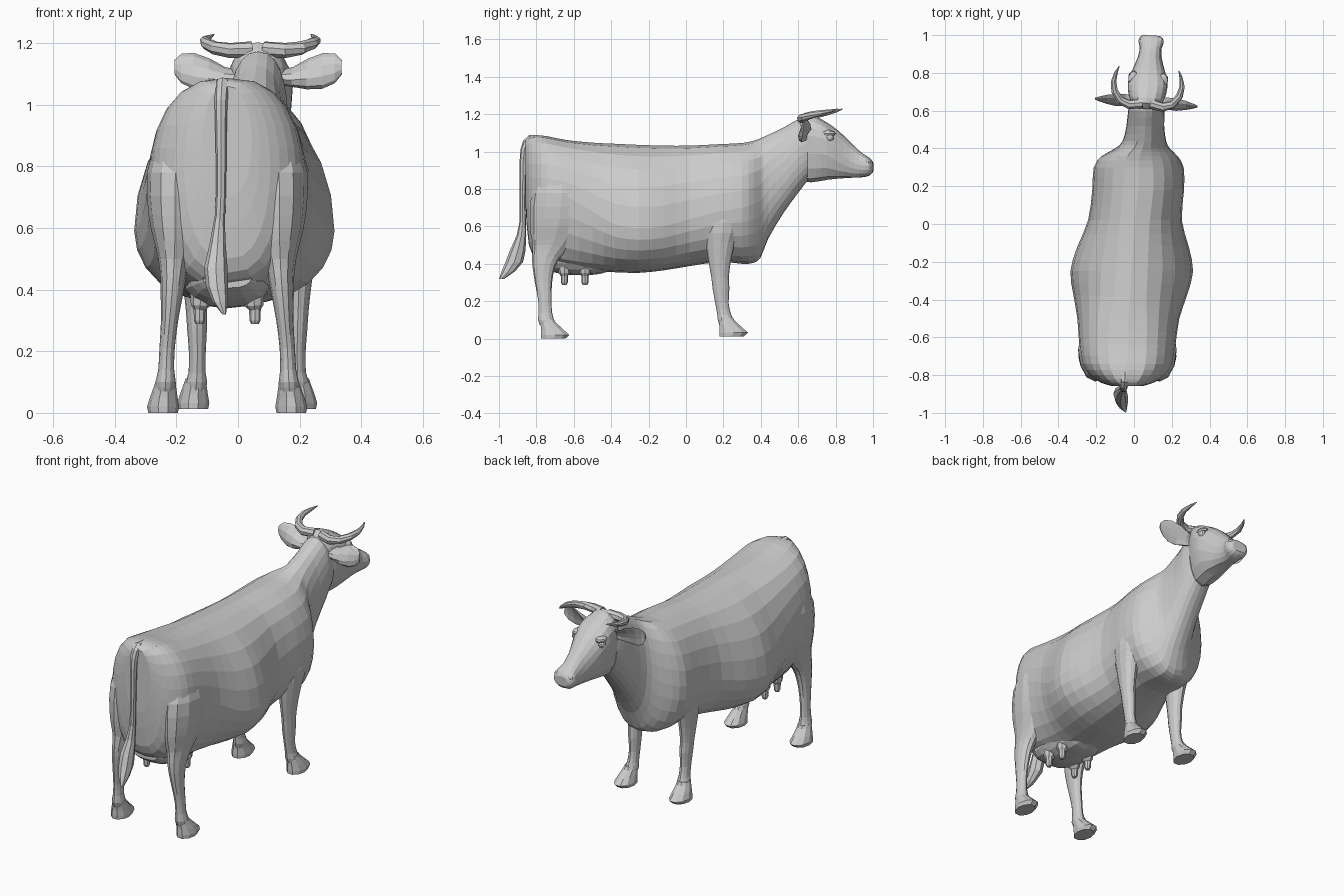
import bpy, bmesh, math
from mathutils import Vector, Matrix
from mathutils.bvhtree import BVHTree

# Head group is turned slightly about the poll
PIVOT = Vector((0.065, 0.64, 0))
HEAD = Matrix.Translation(PIVOT) @ Matrix.Rotation(math.radians(-4.5), 4, 'Z') @ Matrix.Translation(-PIVOT)
solids = []  # finished large parts, used to trim buried faces off later parts


def refine(sections):
    """Insert a smooth in-between section (Catmull-Rom midpoint) in every span."""
    out = []
    last = len(sections) - 1
    for k in range(last):
        a, b, c, d = (sections[min(max(k + o, 0), last)] for o in (-1, 0, 1, 2))
        out += [b, tuple((-p + 9 * q + 9 * r - s) / 16 for p, q, r, s in zip(a, b, c, d))]
    return out + [sections[-1]]


def buried(p):
    for tree in solids:
        hit, normal, _, dist = tree.find_nearest(p)
        if dist > 0.004 and (p - hit).dot(normal) < 0:
            return True
    return False


def add_object(name, bm, mat=None, solid=False):
    """Make the object, dropping faces that lie wholly inside earlier parts."""
    if mat:
        bm.transform(mat)
    bmesh.ops.recalc_face_normals(bm, faces=bm.faces)
    tree = BVHTree.FromBMesh(bm)
    inside = {v for v in bm.verts if buried(v.co)}
    bmesh.ops.delete(bm, geom=[f for f in bm.faces if all(v in inside for v in f.verts)], context='FACES')
    if solid:
        solids.append(tree)
    me = bpy.data.meshes.new(name)
    bm.to_mesh(me)
    bm.free()
    bpy.context.collection.objects.link(bpy.data.objects.new(name, me))


def loft(name, rings, mat=None, solid=False):
    """Skin a list of equal-length point rings and cap both ends."""
    bm = bmesh.new()
    rows = [[bm.verts.new(p) for p in r] for r in rings]
    n = len(rows[0])
    for a, b in zip(rows, rows[1:]):
        for i in range(n):
            j = (i + 1) % n
            bm.faces.new((a[i], a[j], b[j], b[i]))
    bm.faces.new(rows[0])
    bm.faces.new(rows[-1])
    add_object(name, bm, mat, solid)


def slice_y(y, cx, hw, top, mid, bot, e=0.8, n=24):
    """Egg-shaped vertical slice at a given y; e sets how boxy the upper half is."""
    pts = []
    for i in range(n):
        t = 2 * math.pi * i / n
        s, c = math.sin(t), math.cos(t)
        w = abs(c) ** (e if s > 0 else min(e, 0.85))
        pts.append((cx + hw * math.copysign(w, c), y, mid + s * (top - mid if s > 0 else mid - bot)))
    return pts


def slice_z(z, cx, cy, rx, ry, n=10):
    """Horizontal ellipse."""
    return [(cx + rx * math.cos(2 * math.pi * i / n), cy + ry * math.sin(2 * math.pi * i / n), z)
            for i in range(n)]


def tube(name, path, ref, n=8, mat=None):
    """Tapered tube through (x, y, z, radius) points."""
    pts = [Vector(p[:3]) for p in path]
    rings = []
    for k, p in enumerate(pts):
        d = (pts[min(k + 1, len(pts) - 1)] - pts[max(k - 1, 0)]).normalized()
        u = d.cross(Vector(ref)).normalized()
        v = d.cross(u)
        rings.append([p + path[k][3] * (u * math.cos(2 * math.pi * i / n) + v * math.sin(2 * math.pi * i / n))
                      for i in range(n)])
    loft(name, rings, mat)


def ball(name, loc, size, mat=None):
    bm = bmesh.new()
    bmesh.ops.create_uvsphere(bm, u_segments=10, v_segments=6, radius=1)
    bm.transform(Matrix.Translation(loc) @ Matrix.Diagonal((*size, 1)))
    add_object(name, bm, mat)


# Body and neck: y, centre x, half width, top, widest height, bottom, upper boxiness
loft("body", [slice_y(*s) for s in refine((
    (-0.858, -0.035, 0.08, 1.060, 0.88, 0.70, 0.80),
    (-0.840, -0.035, 0.14, 1.078, 0.80, 0.50, 0.75),
    (-0.800, -0.035, 0.20, 1.087, 0.78, 0.43, 0.70),
    (-0.740, -0.035, 0.24, 1.082, 0.78, 0.40, 0.68),
    (-0.640, -0.035, 0.255, 1.062, 0.76, 0.37, 0.68),
    (-0.500, -0.030, 0.270, 1.048, 0.68, 0.36, 0.75),
    (-0.380, -0.020, 0.300, 1.042, 0.61, 0.355, 0.92),
    (-0.250, -0.012, 0.325, 1.036, 0.59, 0.352, 1.00),
    (-0.120, -0.005, 0.295, 1.032, 0.60, 0.365, 0.95),
    (0.020, 0.005, 0.248, 1.032, 0.64, 0.388, 0.85),
    (0.180, 0.022, 0.243, 1.040, 0.68, 0.410, 0.82),
    (0.300, 0.025, 0.238, 1.046, 0.70, 0.400, 0.85),
    (0.360, 0.030, 0.200, 1.058, 0.72, 0.405, 0.85),
    (0.400, 0.045, 0.145, 1.072, 0.74, 0.435, 0.85),
    (0.440, 0.055, 0.115, 1.090, 0.80, 0.535, 0.85),
    (0.520, 0.060, 0.100, 1.128, 0.88, 0.670, 0.85),
    (0.600, 0.065, 0.096, 1.172, 0.97, 0.780, 0.85),
    (0.650, 0.068, 0.085, 1.170, 1.00, 0.845, 0.85)))], None, True)

# Head, from the poll to the muzzle
loft("head", [slice_y(y, 0.065, hw, t, m, b, 0.75, 16) for y, hw, t, m, b in refine((
    (0.600, 0.060, 1.160, 1.05, 0.900),
    (0.640, 0.085, 1.203, 1.08, 0.840),
    (0.700, 0.102, 1.185, 1.08, 0.840),
    (0.760, 0.104, 1.152, 1.06, 0.850),
    (0.820, 0.084, 1.108, 1.00, 0.856),
    (0.880, 0.064, 1.050, 0.95, 0.860),
    (0.930, 0.058, 1.002, 0.93, 0.862),
    (0.965, 0.067, 0.978, 0.925, 0.866),
    (0.988, 0.060, 0.962, 0.920, 0.876),
    (1.000, 0.042, 0.945, 0.915, 0.890)))], HEAD, True)

# Udder
loft("udder", [slice_y(y, -0.035, hw, 0.48, 0.44, b, 0.75, 16) for y, hw, b in refine((
    (-0.79, 0.08, 0.405), (-0.74, 0.12, 0.368), (-0.65, 0.142, 0.343),
    (-0.54, 0.145, 0.340), (-0.46, 0.13, 0.346), (-0.40, 0.09, 0.365)))], None, True)

for s, side in ((-1, "left"), (1, "right")):
    # Horns sweep out, forward and up
    tube("horn_" + side, [(0.065 + s * x, y, z, r) for x, y, z, r in (
        (0.02, 0.638, 1.180, 0.026), (0.09, 0.625, 1.176, 0.025), (0.14, 0.645, 1.184, 0.022),
        (0.172, 0.69, 1.198, 0.019), (0.182, 0.74, 1.208, 0.015),
        (0.172, 0.79, 1.218, 0.009), (0.158, 0.825, 1.228, 0.002))], (0.3, 0.2, 1), 8, HEAD)

    # Cupped leaf-shaped ears: out, y, z, half height, thickness, shear
    ear = []
    for x, y, z, h, t, k in ((0.07, 0.65, 1.09, 0.025, 0.022, 0.3), (0.11, 0.648, 1.09, 0.032, 0.024, 0.5),
                             (0.16, 0.642, 1.10, 0.050, 0.020, 0.45), (0.21, 0.642, 1.110, 0.058, 0.014, 0.3),
                             (0.25, 0.643, 1.118, 0.048, 0.009, 0.15), (0.272, 0.644, 1.122, 0.024, 0.005, 0.0)):
        ring = []
        for i in range(10):
            c, d = math.cos(math.pi * i / 5), math.sin(math.pi * i / 5)
            ring.append((0.065 + s * x, y + t * (d * 0.3 if d > 0 else d * 1.3) + 0.6 * t * c * c + k * h * c,
                         z + h * c))
        ear.append(ring)
    loft("ear_" + side, ear, HEAD)

    # Eyes, brows and nostrils
    ball("eye_" + side, (0.065 + s * 0.088, 0.775, 1.075), (0.018, 0.024, 0.02), HEAD)
    ball("brow_" + side, (0.065 + s * 0.078, 0.765, 1.098), (0.028, 0.042, 0.018), HEAD)
    ball("nostril_" + side, (0.065 + s * 0.042, 0.977, 0.942), (0.02, 0.016, 0.016), HEAD)

    # Hind leg and thigh: height, offset, y, half width, half depth
    loft("hind_leg_" + side, [slice_z(z, -0.035 + s * x, y, rx, ry, 12) for z, x, y, rx, ry in refine((
        (0.92, 0.15, -0.66, 0.07, 0.10), (0.78, 0.168, -0.665, 0.092, 0.16),
        (0.64, 0.170, -0.675, 0.085, 0.160), (0.56, 0.170, -0.695, 0.068, 0.135),
        (0.50, 0.172, -0.715, 0.052, 0.105), (0.44, 0.175, -0.745, 0.042, 0.078),
        (0.38, 0.180, -0.760, 0.036, 0.060), (0.30, 0.187, -0.762, 0.028, 0.046),
        (0.21, 0.195, -0.755, 0.025, 0.036), (0.14, 0.198, -0.752, 0.026, 0.036),
        (0.10, 0.200, -0.748, 0.033, 0.043), (0.07, 0.202, -0.738, 0.030, 0.042)))])

    # Front leg and shoulder
    loft("front_leg_" + side, [slice_z(z, 0.03 + s * x, y, rx, ry, 12) for z, x, y, rx, ry in refine((
        (0.80, 0.145, 0.21, 0.06, 0.10), (0.62, 0.165, 0.20, 0.070, 0.105),
        (0.52, 0.170, 0.185, 0.054, 0.080), (0.42, 0.168, 0.180, 0.041, 0.061),
        (0.33, 0.165, 0.182, 0.034, 0.047), (0.27, 0.163, 0.187, 0.032, 0.045),
        (0.19, 0.162, 0.192, 0.027, 0.036), (0.13, 0.163, 0.204, 0.028, 0.037),
        (0.10, 0.165, 0.212, 0.035, 0.042), (0.07, 0.167, 0.222, 0.031, 0.042)))])

    # Hooves: wedges flaring to the toe
    for leg, cx, cy, z0 in (("hind", -0.035 + s * 0.208, -0.7, 0.0), ("front", 0.03 + s * 0.175, 0.255, 0.012)):
        loft(f"{leg}_hoof_{side}", [slice_z(z0 + z, cx - s * k, cy + y, rx, ry) for z, k, y, rx, ry in (
            (0.0, 0, -0.010, 0.048, 0.068), (0.02, 0, 0.0, 0.052, 0.080), (0.05, 0.002, -0.016, 0.045, 0.062),
            (0.085, 0.006, -0.036, 0.036, 0.043), (0.10, 0.008, -0.042, 0.033, 0.040))])

    # Teats
    for y, end in ((-0.65, "rear"), (-0.54, "fore")):
        tube(f"teat_{side}_{end}", [(-0.035 + s * x, y, z, r) for x, z, r in (
            (0.085, 0.39, 0.036), (0.088, 0.348, 0.030), (0.09, 0.335, 0.019),
            (0.09, 0.30, 0.018), (0.09, 0.288, 0.012))], (0, 1, 0))

# Tail and its tuft
tube("tail", refine([(-0.045, -0.76, 1.055, 0.024), (-0.05, -0.83, 1.066, 0.024), (-0.055, -0.864, 1.01, 0.021),
                     (-0.055, -0.872, 0.88, 0.018), (-0.055, -0.874, 0.72, 0.016),
                     (-0.062, -0.872, 0.58, 0.018)]), (1, 0, 0))
loft("tail_tuft", [slice_z(*r, n=8) for r in (
    (0.63, -0.06, -0.873, 0.017, 0.016), (0.55, -0.066, -0.880, 0.026, 0.026),
    (0.47, -0.072, -0.900, 0.038, 0.042), (0.41, -0.068, -0.918, 0.036, 0.047),
    (0.36, -0.058, -0.950, 0.025, 0.036), (0.32, -0.045, -0.985, 0.006, 0.014))])
